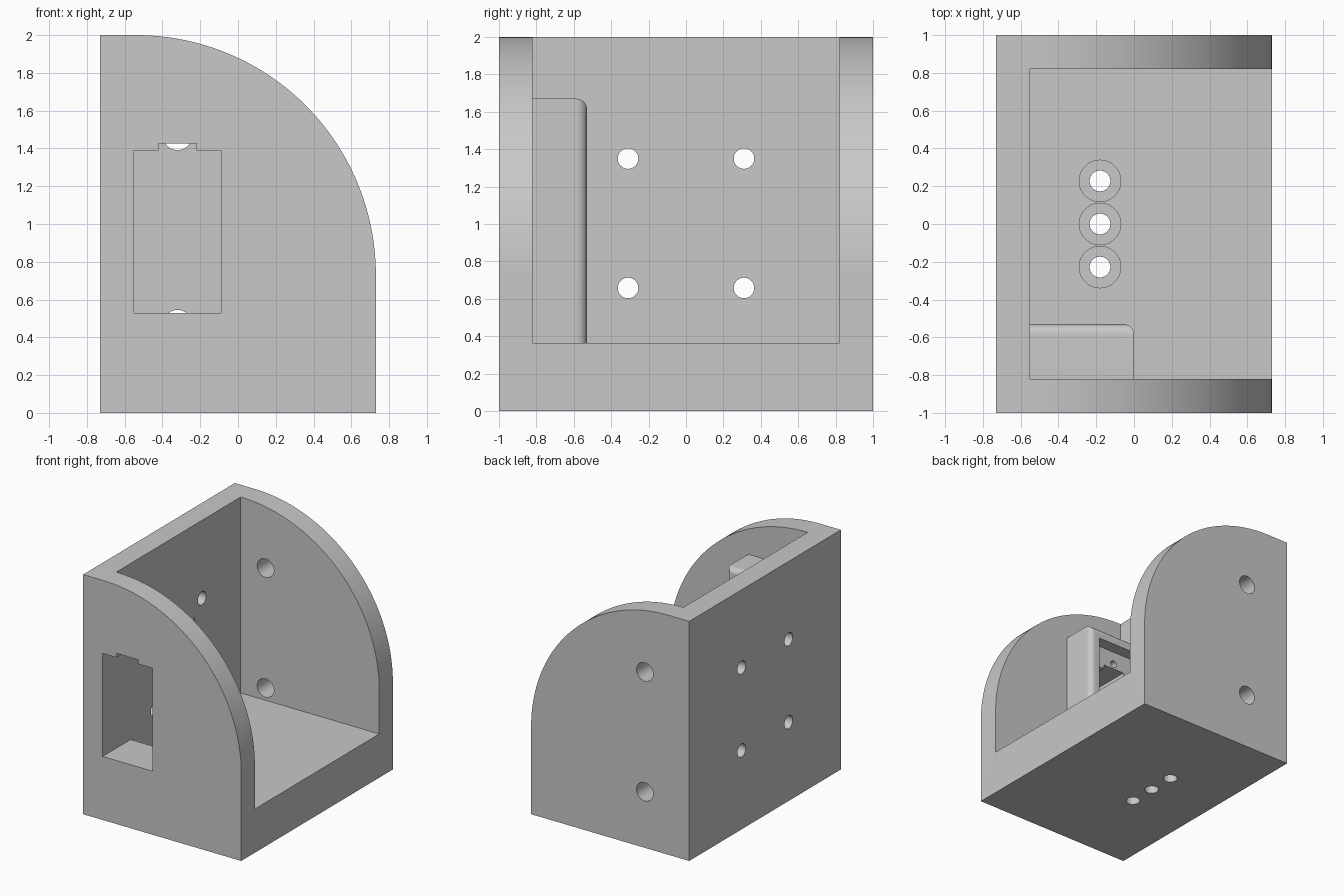
import bpy, bmesh, math
from mathutils import Matrix, Vector

cube = bpy.data.objects.get("Cube")
if cube:
    bpy.data.objects.remove(cube, do_unlink=True)

grey = bpy.data.materials.new("plain_grey")
grey.use_nodes = True
GREY = (0.58, 0.58, 0.58, 1)
grey.diffuse_color = GREY
grey.node_tree.nodes["Principled BSDF"].inputs["Base Color"].default_value = GREY


def finish(name, bm):
    bmesh.ops.recalc_face_normals(bm, faces=bm.faces[:])
    mesh = bpy.data.meshes.new(name)
    bm.to_mesh(mesh)
    bm.free()
    mesh.materials.append(grey)
    obj = bpy.data.objects.new(name, mesh)
    bpy.context.collection.objects.link(obj)
    return obj


def box(name, x, y, z, round_edge=None, radius=0.055):
    """Box from three (low, high) ranges; round_edge picks edges to fillet."""
    bm = bmesh.new()
    bmesh.ops.create_cube(bm, size=1)
    for v in bm.verts:
        v.co = Vector(r[0] if c < 0 else r[1] for c, r in zip(v.co, (x, y, z)))
    if round_edge:
        edges = [e for e in bm.edges if round_edge(*(e.verts[0].co + e.verts[1].co) / 2)]
        bmesh.ops.bevel(bm, geom=edges, offset=radius, segments=8, profile=0.5, affect='EDGES')
    return finish(name, bm)


def cylinder(name, axis, start, length, radius):
    """Cylinder running from start along the positive x, y or z axis."""
    bm = bmesh.new()
    direction = Vector([float(a == axis) for a in "xyz"])
    turn = direction.to_track_quat('Z', 'Y').to_matrix().to_4x4()
    place = Matrix.Translation(Vector(start) + direction * length / 2)
    bmesh.ops.create_cone(bm, cap_ends=True, segments=40, radius1=radius,
                          radius2=radius, depth=length, matrix=place @ turn)
    return finish(name, bm)


def combine(target, tool, operation='DIFFERENCE'):
    mod = target.modifiers.new(operation.lower(), 'BOOLEAN')
    mod.object, mod.operation, mod.solver = tool, operation, 'EXACT'
    bpy.context.view_layer.objects.active = target
    bpy.ops.object.modifier_apply(modifier=mod.name)
    bpy.data.objects.remove(tool, do_unlink=True)


# Main dimensions
SIDE, WALL, FLOOR, INNER = 0.73, -0.55, 0.365, 0.82
ARC = 1.27

# Bracket body: side profile with a quarter-round corner, extruded front to back
profile = [(SIDE, 0), (-SIDE, 0), (-SIDE, 2)]
for i in range(49):
    a = math.pi / 2 * (1 - i / 48)
    profile.append((SIDE - ARC + ARC * math.cos(a), 2 - ARC + ARC * math.sin(a)))
bm = bmesh.new()
face = bm.faces.new([bm.verts.new((x, -1, z)) for x, z in profile])
ext = bmesh.ops.extrude_face_region(bm, geom=[face])
bmesh.ops.translate(bm, vec=(0, 2, 0),
                    verts=[g for g in ext["geom"] if isinstance(g, bmesh.types.BMVert)])
bracket = finish("bracket", bm)

# Open interior
combine(bracket, box("interior", (WALL, 2), (-INNER, INNER), (FLOOR, 3)))

# Motor housing on the inside of the front wall, filleted on its inner edges
combine(bracket, box("motor_housing", (-0.64, 0), (-0.9, -0.53), (0.2, 1.67),
                     lambda x, y, z: y > -0.54 and (x > -0.01 or z > 1.66)), 'UNION')

# Motor window, cable notch and flange pocket
combine(bracket, box("motor_window", (WALL, -0.09), (-1.2, -0.6), (0.53, 1.39)))
combine(bracket, box("cable_notch", (-0.42, -0.22), (-1.2, -0.6), (1.2, 1.425)))
combine(bracket, box("flange_pocket", (WALL, -0.09), (-0.63, -0.4), (FLOOR, 1.576)))

# Screw pilots in the pocket and matching access holes in the back wall
for z in (0.468, 1.468):
    combine(bracket, cylinder("pilot_hole", 'y', (-0.32, -0.85, z), 0.3, 0.03))
    combine(bracket, cylinder("access_hole", 'y', (-0.32, 0.7, z), 0.5, 0.077))

# Mounting holes in the tall side wall
for y in (-0.31, 0.31):
    for z in (0.658, 1.35):
        combine(bracket, cylinder("wall_hole", 'x', (-1, y, z), 0.6, 0.055))

# Counterbored holes in the floor
for y in (-0.228, 0, 0.228):
    combine(bracket, cylinder("floor_hole", 'z', (-0.18, y, -0.2), 0.8, 0.055))
    combine(bracket, cylinder("floor_counterbore", 'z', (-0.18, y, 0.18), 0.4, 0.11))

# Smooth curved walls, sharp edges
bpy.ops.object.select_all(action='DESELECT')
bracket.select_set(True)
bpy.context.view_layer.objects.active = bracket
bpy.ops.object.shade_smooth_by_angle(angle=math.radians(30))
